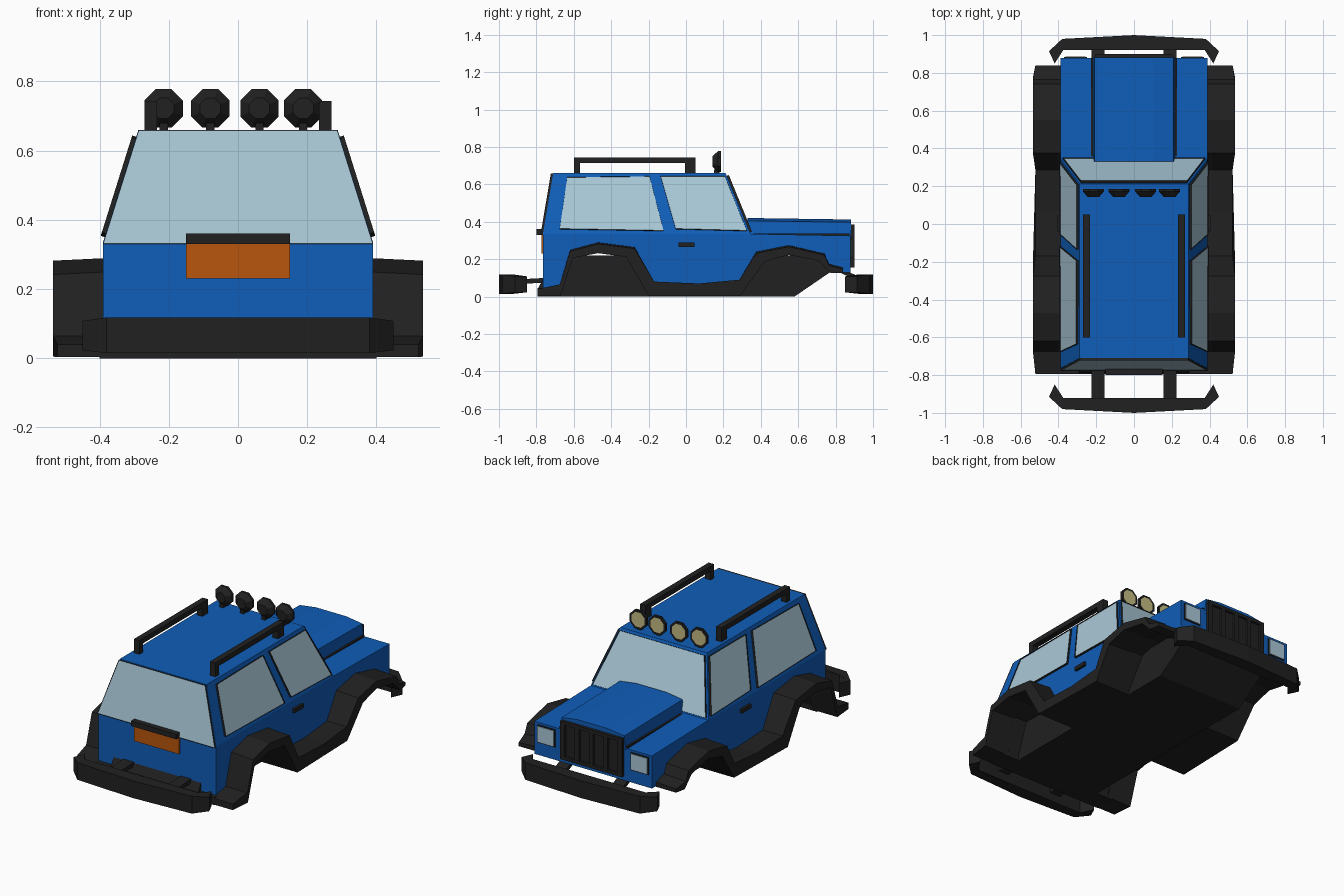
import bpy, bmesh, math
from mathutils import Vector, Matrix

if "Cube" in bpy.data.objects:
    bpy.data.objects.remove(bpy.data.objects["Cube"])


def material(name, rgb):
    m = bpy.data.materials.new(name)
    m.diffuse_color = (*rgb, 1)
    m.use_nodes = True
    m.node_tree.nodes["Principled BSDF"].inputs["Base Color"].default_value = m.diffuse_color
    return m


BLUE = material("blue paint", (0.005, 0.11, 0.48))
BLACK = material("black plastic", (0.015, 0.015, 0.015))
GLASS = material("pale glass", (0.40, 0.58, 0.68))
ORANGE = material("orange plate", (0.48, 0.09, 0.004))
YELLOW = material("yellow lens", (0.55, 0.50, 0.22))


def finish(name, bm, *mats, recalc=True):
    if recalc:
        bmesh.ops.recalc_face_normals(bm, faces=bm.faces)
    me = bpy.data.meshes.new(name)
    bm.to_mesh(me)
    bm.free()
    for m in mats:
        me.materials.append(m)
    ob = bpy.data.objects.new(name, me)
    bpy.context.collection.objects.link(ob)
    return ob


def prism_bm(pts, axis, a, b):
    """Extrude a 2D outline along an axis from a to b."""
    place = {"x": lambda p, d: (d, p[0], p[1]),
             "y": lambda p, d: (p[0], d, p[1]),
             "z": lambda p, d: (p[0], p[1], d)}[axis]
    bm = bmesh.new()
    lo = [bm.verts.new(place(p, a)) for p in pts]
    hi = [bm.verts.new(place(p, b)) for p in pts]
    bm.faces.new(lo)
    bm.faces.new(hi[::-1])
    n = len(pts)
    for i in range(n):
        bm.faces.new((lo[i], hi[i], hi[(i + 1) % n], lo[(i + 1) % n]))
    bmesh.ops.recalc_face_normals(bm, faces=bm.faces)
    return bm


def prism(name, pts, axis, a, b, mat):
    return finish(name, prism_bm(pts, axis, a, b), mat)


def box(name, x, y, z, mat):
    pts = [(y[0], z[0]), (y[1], z[0]), (y[1], z[1]), (y[0], z[1])]
    return prism(name, pts, "x", x[0], x[1], mat)


def window(name, quad, border, lift=0.012):
    """Raised black frame around a slightly recessed pane."""
    bm = bmesh.new()
    f = bm.faces.new([bm.verts.new(p) for p in quad])
    f.normal_update()
    if f.normal.dot(f.calc_center_median() - Vector((0, -0.25, 0.45))) < 0:
        f.normal_flip()
        f.normal_update()
    n = f.normal.copy()
    bmesh.ops.translate(bm, verts=bm.verts, vec=n * lift)
    bmesh.ops.inset_region(bm, faces=[f], thickness=border)
    f.material_index = 1
    r = bmesh.ops.extrude_discrete_faces(bm, faces=[f])
    pane = r["faces"][0]
    bmesh.ops.translate(bm, verts=pane.verts, vec=-n * 0.006)
    for s in bm.faces:
        if abs(s.normal.dot(n)) < 0.5:
            s.material_index = 0
    pane.material_index = 1
    rim = [e for e in bm.edges if e.is_boundary and
           all(abs((v.co - f0).dot(n)) < 0.003 for v in e.verts
               for f0 in [Vector(quad[0]) + n * lift])]
    ext = bmesh.ops.extrude_edge_only(bm, edges=rim)["geom"]
    bmesh.ops.translate(bm, vec=-n * (lift + 0.01),
                        verts=[g for g in ext if isinstance(g, bmesh.types.BMVert)])
    return finish(name, bm, BLACK, GLASS)


# Lower body with wheel arches; undersides are black
bm = prism_bm([(-0.765, 0.335), (-0.765, 0.03), (-0.67, 0.03), (-0.6, 0.22),
               (-0.47, 0.245), (-0.32, 0.225), (-0.2, 0.005), (0.29, 0.005),
               (0.42, 0.2), (0.55, 0.235), (0.7, 0.205), (0.775, 0.13),
               (0.88, 0.13), (0.88, 0.325), (0.345, 0.335)], "x", -0.39, 0.39)
for f in bm.faces:
    c = f.calc_center_median()
    if abs(f.normal.x) < 0.5 and c.z < 0.3 and -0.75 < c.y < 0.87:
        f.material_index = 1
finish("lower_body", bm, BLUE, BLACK)

# Tapered cabin
Z0, Z1, X0, X1 = 0.335, 0.66, 0.39, 0.288


def side_x(z):
    return X0 + (X1 - X0) * (z - Z0) / (Z1 - Z0)


bm = prism_bm([(-0.765, Z0), (0.345, Z0), (0.212, Z1), (-0.71, Z1)], "x", -1, 1)
for v in bm.verts:
    v.co.x *= side_x(v.co.z)
finish("cabin", bm, BLUE)

# Raised bonnet
bm = prism_bm([(-0.22, 0.3), (-0.208, 0.405), (-0.1, 0.42), (0.1, 0.42),
               (0.208, 0.405), (0.22, 0.3)], "y", 0.33, 0.882)
for v in bm.verts:
    if v.co.y > 0.8 and v.co.z > 0.35:
        v.co.z -= 0.008
finish("bonnet", bm, BLUE)

# Thin dark seams along the bonnet
for s in (-1, 1):
    box("bonnet_seam", sorted((s * 0.216, s * 0.228)), (0.36, 0.875), (0.32, 0.336), BLACK)

# Windows
for s, tag in ((1, "right"), (-1, "left")):
    for name, q in (("rear_side_window", [(-0.635, 0.635), (-0.195, 0.64), (-0.12, 0.35), (-0.675, 0.36)]),
                    ("door_window", [(-0.135, 0.64), (0.208, 0.64), (0.325, 0.35), (-0.055, 0.36)])):
        window(f"{tag}_{name}", [(s * side_x(z), y, z) for y, z in q], 0.018)


def end_quad(yb, yt, zb, zt, gap):
    def pt(s, z):
        return (s * (side_x(z) - gap), yb + (yt - yb) * (z - Z0) / (Z1 - Z0), z)
    return [pt(-1, zb), pt(1, zb), pt(1, zt), pt(-1, zt)]


window("windscreen", end_quad(0.345, 0.212, 0.343, 0.645, 0.012), 0.014)
window("rear_window", end_quad(-0.765, -0.71, 0.33, 0.657, 0.002), 0.033)

# Tailgate plate and handle
box("number_plate", (-0.15, 0.15), (-0.773, -0.764), (0.23, 0.33), ORANGE)
box("tailgate_handle", (-0.15, 0.15), (-0.80, -0.755), (0.33, 0.36), BLACK)

# Underbody, rear lip
prism("underbody", [(-0.79, 0), (-0.79, 0.045), (-0.7, 0.22), (0.7, 0.22), (0.82, 0.15),
                    (0.77, 0.13), (0.58, 0)], "x", -0.29, 0.29, BLACK)
box("rear_lip", (-0.4, 0.4), (-0.795, -0.67), (0, 0.045), BLACK)

# Wheel arch flares with side steps
flare = [(-0.795, 0.04), (-0.675, 0.065), (-0.62, 0.25), (-0.47, 0.29), (-0.275, 0.265),
         (-0.17, 0.08), (0.07, 0.07), (0.285, 0.09), (0.375, 0.24), (0.55, 0.275),
         (0.74, 0.23), (0.765, 0.175), (0.84, 0.155), (0.84, 0.125), (0.775, 0.125),
         (0.71, 0.2), (0.55, 0.23), (0.42, 0.195), (0.29, 0.005), (-0.2, 0.005),
         (-0.32, 0.22), (-0.47, 0.24), (-0.605, 0.215), (-0.67, 0.005), (-0.795, 0.003)]
for s, tag in ((1, "right"), (-1, "left")):
    bm = prism_bm(flare, "x", s * 0.37, s * 0.535)
    for v in bm.verts:
        if abs(v.co.x) > 0.5:
            if v.co.z > 0.15:
                v.co.z -= 0.008
            if -0.18 < v.co.y < 0.3 or abs(v.co.y) > 0.78:
                v.co.x = s * 0.522
    finish(f"{tag}_flares", bm, BLACK)
    # Door handle
    box(f"{tag}_door_handle", sorted((s * 0.38, s * 0.405)), (-0.04, 0.045), (0.265, 0.288), BLACK)
    # Roof rail
    x = sorted((s * 0.234, s * 0.27))
    prism(f"{tag}_roof_rail", [(-0.6, 0.65), (-0.6, 0.743), (0.05, 0.743), (0.05, 0.65),
                               (-0.005, 0.65), (-0.005, 0.713), (-0.567, 0.713), (-0.567, 0.65)],
          "x", *x, BLACK)
    # Headlamp with thin surround
    box(f"{tag}_headlamp_surround", sorted((s * 0.25, s * 0.37)), (0.87, 0.884), (0.205, 0.312), BLACK)
    box(f"{tag}_headlamp", sorted((s * 0.257, s * 0.363)), (0.87, 0.888), (0.212, 0.305), GLASS)
    # Bumper brackets
    bx = sorted((s * 0.155, s * 0.225))
    prism(f"{tag}_rear_bracket", [(-0.93, 0.065), (-0.93, 0.09), (-0.75, 0.1), (-0.75, 0.075)], "x", *bx, BLACK)
    prism(f"{tag}_front_bracket", [(0.95, 0.07), (0.95, 0.095), (0.83, 0.15), (0.83, 0.125)], "x", *bx, BLACK)

# Bumpers
half = [(0.38, 0.98), (0.45, 0.915), (0.42, 0.85), (0.375, 0.92)]
for d, tag in ((1, "front"), (-1, "rear")):
    pts = [(0, d)] + half + [(-x, y) for x, y in reversed(half)]
    bm = prism_bm([(x, abs(y) * d) for x, y in pts], "z", 0.015, 0.118)
    for v in bm.verts:
        if abs(v.co.x) > 0.41:
            v.co.z += 0.008 if v.co.z < 0.05 else -0.01
    finish(f"{tag}_bumper", bm, BLACK)

# Grille with frame and bars
box("grille", (-0.205, 0.205), (0.87, 0.886), (0.155, 0.385), BLACK)
for z in (0.155, 0.365):
    box("grille_rail", (-0.205, 0.205), (0.87, 0.9), (z, z + 0.02), BLACK)
for i in range(5):
    x = -0.19 + 0.095 * i
    box("grille_bar", (x - 0.014, x + 0.014), (0.87, 0.9), (0.155, 0.385), BLACK)

# Four octagonal roof lamps
for x in (-0.215, -0.08, 0.062, 0.188):
    bm = bmesh.new()
    bmesh.ops.create_cone(bm, cap_ends=True, segments=8, radius1=0.032, radius2=0.06, depth=0.03,
                          matrix=Matrix.Translation((x, 0.157, 0.722)) @
                          Matrix.Rotation(-math.pi / 2, 4, "X") @ Matrix.Rotation(math.pi / 8, 4, "Z"))
    bmesh.ops.recalc_face_normals(bm, faces=bm.faces)
    face = max(bm.faces, key=lambda f: f.normal.y)
    ring = bmesh.ops.extrude_discrete_faces(bm, faces=[face])["faces"][0]
    bmesh.ops.translate(bm, verts=ring.verts, vec=(0, 0.014, 0))
    bmesh.ops.inset_region(bm, faces=[ring], thickness=0.013)
    ring.material_index = 1
    finish("roof_lamp", bm, BLACK, YELLOW)
    box("roof_lamp_foot", (x - 0.012, x + 0.012), (0.15, 0.18), (0.65, 0.68), BLACK)
